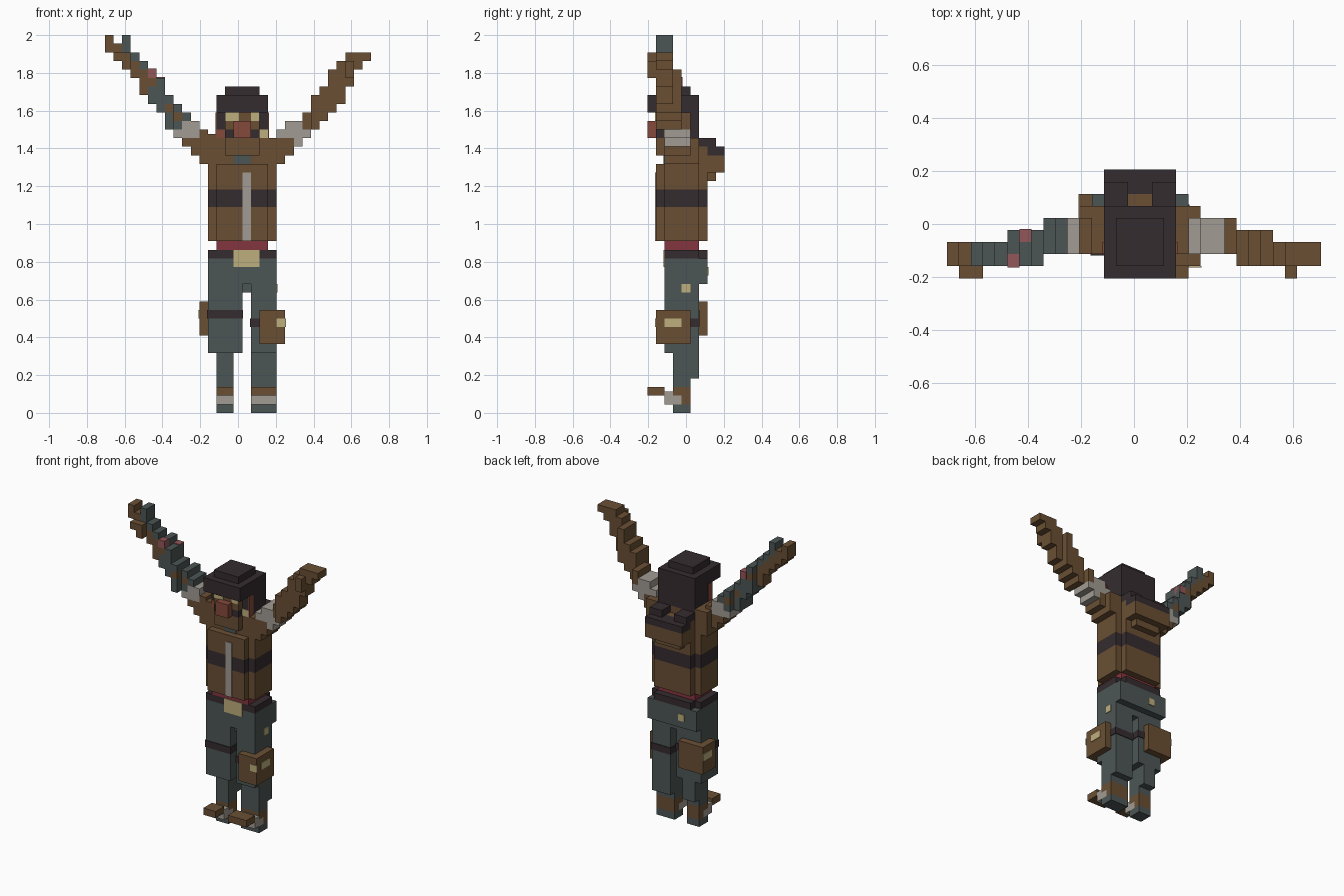
import bpy, bmesh
from mathutils import Vector, Matrix

if "Cube" in bpy.data.objects:
    bpy.data.objects.remove(bpy.data.objects["Cube"], do_unlink=True)

V = 2 / 44  # size of one block


def material(name, rgb):
    lin = [((c / 255 + 0.055) / 1.055) ** 2.4 for c in rgb] + [1]
    m = bpy.data.materials.new(name)
    m.use_nodes = True
    m.diffuse_color = lin
    bsdf = m.node_tree.nodes["Principled BSDF"]
    bsdf.inputs["Base Color"].default_value = lin
    bsdf.inputs["Roughness"].default_value = 0.9
    return m


BROWN = material("brown leather", (106, 79, 52))
TEAL = material("slate cloth", (76, 86, 85))
DARK = material("near black", (53, 44, 47))
GRAY = material("pale gray", (161, 155, 146))
TAN = material("tan", (190, 175, 125))
RED = material("red sash", (132, 53, 63))
RUST = material("rust", (134, 74, 60))
PINK = material("dusty pink", (146, 86, 90))


def blocks(name, mat, *boxes):
    """One object from boxes (x0, x1, y0, y1, z0, z1) counted in blocks."""
    bm = bmesh.new()
    for x0, x1, y0, y1, z0, z1 in boxes:
        size = Vector((x1 - x0, y1 - y0, z1 - z0)) * V
        mid = Vector(((x0 + x1) / 2 - 15.5, (y0 + y1) / 2 - 4.5, (z0 + z1) / 2)) * V
        bmesh.ops.create_cube(bm, size=1, matrix=Matrix.Translation(mid) @ Matrix.Diagonal((*size, 1)))
    me = bpy.data.meshes.new(name)
    bm.to_mesh(me)
    bm.free()
    me.materials.append(mat)
    ob = bpy.data.objects.new(name, me)
    bpy.context.collection.objects.link(ob)


def rounded(z0, z1):
    """Torso section: a slab with notched corners."""
    return (12, 20, 2, 6, z0, z1), (13, 19, 1, 7, z0, z1)


P = 0.1  # plate thickness in blocks

# Legs, feet and shoes
for side, x0, x1 in (("right", 13, 15), ("left", 17, 20)):
    top = (12, 16) if side == "right" else (17, 20)
    blocks(side + "_thigh", TEAL, (*top, 2, 6, 7, 15))
    blocks(side + "_shin", TEAL, (x0, x1, 3, 5, 3, 7), (x0, x1, 5, 6, 4, 7))
    blocks(side + "_toe", TEAL, (x0, x1, 3, 5, 0, 1))
    blocks(side + "_foot_wrap", GRAY, (x0, x1, 2, 4, 1, 2), (x0, x1, 2, 3, 2, 2.5))
    blocks(side + "_sandal", BROWN, (x0, x1, 0, 2, 2, 3), (x0, x1, 3, 5, 2, 3), (x0, x1, 4, 5, 1, 2))
blocks("right_thigh_strap", DARK, (12 - P, 16 + P, 2 - P, 6 + P, 11, 12))
blocks("left_thigh_strap", DARK, (17 - P, 20 + P, 2 - P, 6 + P, 10, 11))

# Hips, belt and sash
blocks("hips", TEAL, (12, 20, 2, 7, 15, 18), (16, 17, 3, 6, 14, 15))
blocks("belt", DARK, (12, 20, 2, 6, 18, 19), (13, 19, 6, 7, 18, 19))
blocks("buckle", TAN, (15, 18, 2 - P, 2, 17, 19))
blocks("sash", RED, (13, 19, 2, 6, 19, 20))
blocks("trouser_buttons", TAN, (20, 20 + P, 4, 5, 14, 15), (14, 15, 7, 7 + P, 16, 17))

# Thigh pouches
blocks("left_pouch", BROWN, (18, 21, 1, 5, 8, 12))
blocks("left_pouch_clasp", TAN, (20, 21 + P, 1 - P, 1, 10, 11), (21, 21 + P, 2, 4, 10, 11))
blocks("right_pouch", BROWN, (11, 15, 4, 7, 9, 13))
blocks("right_pouch_clasp", TAN, (11 - P, 11, 5, 7, 11, 12))

# Jacket
blocks("jacket_lower", BROWN, *rounded(20, 24))
blocks("jacket_band", DARK, *rounded(24, 26))
blocks("jacket_upper", BROWN, *rounded(26, 29))
blocks("zip", GRAY, (16, 17, 1 - P, 1, 20, 28))
blocks("shoulders", BROWN, (11, 21, 2, 6, 29, 31), (11, 21, 2, 6, 31, 32),
       (11, 13, 2, 6, 32, 32.5), (13, 19, 6, 7, 29, 31))
blocks("shirt", TEAL, (15, 17, 2 - P, 2, 29, 30))
blocks("collar", BROWN, (14, 18, 1, 5, 30, 32))

# Hood folded on the back
blocks("hood_lining", DARK, (13, 19, 7, 9, 30, 31), (13, 15, 6, 8, 31, 32), (17, 19, 6, 8, 31, 32))
blocks("hood", BROWN, (13, 19, 7, 9, 28, 30), (14, 18, 7, 8, 27, 28))

# Head
blocks("hair", DARK, (13, 19, 2, 6, 32, 37), (14, 18, 1, 5, 37, 38), (13, 19, 0, 2, 35, 37))
blocks("face", BROWN, (14, 18, 1, 2, 33, 35))
blocks("jaw", DARK, (14, 18, 1, 2, 32, 33))
blocks("eyes", TAN, (14, 15.6, 1 - P, 1, 34, 35), (17, 18, 1 - P, 1, 34, 35))
blocks("mouth", RUST, (15, 17, 0, 1, 32, 34))
blocks("cheeks", RUST, (13 - P, 13, 2, 3, 32, 35), (19, 19 + P, 2, 3, 32, 35),
       (13, 14, 2 - P, 2, 32, 33))
blocks("earring", TAN, (18, 19, 2 - P, 2, 32, 33))


def arm(rows, bands):
    """Split each row (z, x0, x1) at the depth bands (x0, x1, y0, y1)."""
    return [(max(a, p), min(b, q), y0, y1, z, z + 1)
            for z, a, b in rows for p, q, y0, y1 in bands if max(a, p) < min(b, q)]


# Left arm
L_BANDS = [(20, 24, 2, 5), (24, 27, 1, 4), (27, 31, 1, 3)]
blocks("left_sleeve", BROWN, *arm(
    [(29, 20, 21), (30, 20, 22), (31, 20, 22), (33, 23, 25), (34, 23, 26), (35, 24, 27),
     (36, 24, 28), (37, 25, 28), (38, 26, 29), (39, 26, 29), (40, 27, 30), (41, 28, 31)], L_BANDS))
blocks("left_cuff", GRAY, *arm([(31, 22, 23), (32, 20, 24), (33, 21, 23)], L_BANDS))
blocks("left_thumb", BROWN, (28, 29, 0, 1, 39, 41))

# Right arm
R_BANDS = [(0, 5, 1, 3), (5, 8, 1, 4), (8, 12, 2, 5)]
blocks("right_shoulder", BROWN, *arm([(29, 11, 12), (30, 10, 12), (31, 9, 12), (32, 11, 12)], R_BANDS))
blocks("right_cuff", GRAY, *arm([(32, 8, 11), (33, 9, 11)], R_BANDS))
blocks("right_sleeve", TEAL, *arm(
    [(33, 7, 9), (34, 7, 8), (34, 9, 10), (35, 6, 7), (35, 8, 9), (36, 5, 8), (37, 5, 7),
     (38, 6, 7), (39, 5, 6), (40, 4, 5), (41, 3, 4), (42, 2, 3), (43, 2, 3)], R_BANDS))
blocks("right_sleeve_patches", BROWN, *arm([(34, 8, 9), (35, 7, 8), (37, 4, 5), (38, 4, 6)], R_BANDS))
blocks("right_hand", BROWN, *arm(
    [(39, 3, 5), (40, 2, 4), (41, 1, 3), (42, 0, 2), (43, 0, 1)], R_BANDS))
blocks("right_thumb", BROWN, (1, 3, 0, 1, 41, 42), (2, 3, 0, 1, 40, 41))
blocks("right_arm_marks", PINK, (5, 6, 1 - P, 2, 39, 40 + P), (6, 7, 3, 4 + P, 38, 39 + P))
